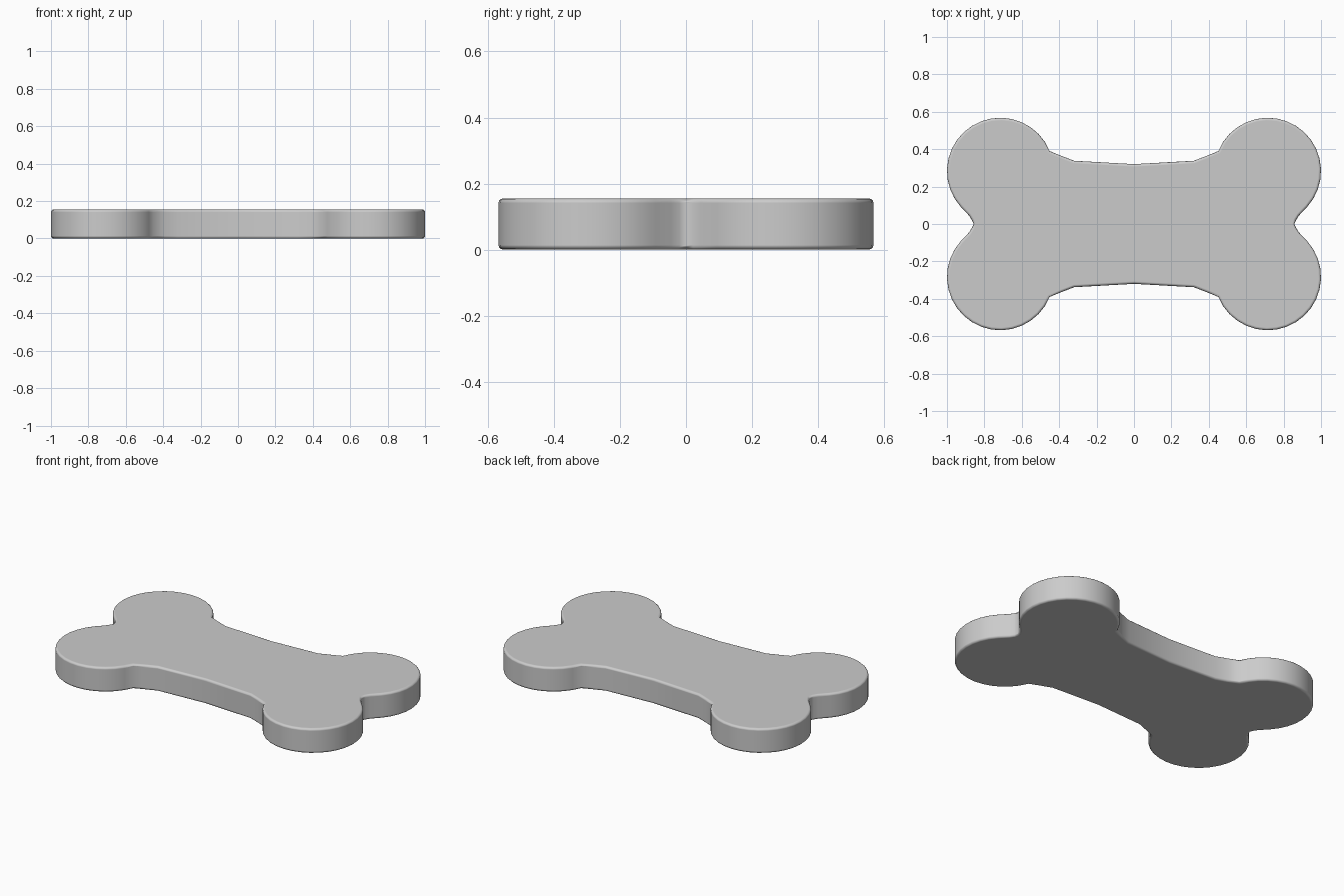
import bpy, bmesh
from math import sin, cos, radians

if "Cube" in bpy.data.objects:
    bpy.data.objects.remove(bpy.data.objects["Cube"])

HEIGHT = 0.155
LOBE_X, LOBE_Y, LOBE_R = 0.715, 0.283, 0.285

# Quarter outline: waist, round lobe, end notch
quarter = [(0, 0.32), (0.32, 0.338), (0.39, 0.365)]
steps = 18
for i in range(steps + 1):
    a = radians(158 + (-42 - 158) * i / steps)
    quarter.append((LOBE_X + LOBE_R * cos(a), LOBE_Y + LOBE_R * sin(a)))
quarter += [(0.882, 0.045), (0.866, 0.02), (0.857, 0)]

# Mirror to the half, then to the full outline
half = quarter + [(x, -y) for x, y in reversed(quarter[:-1])]
outline = half + [(-x, y) for x, y in reversed(half[1:-1])]

# Flat slab extruded from the outline
bm = bmesh.new()
face = bm.faces.new([bm.verts.new((x, y, 0)) for x, y in outline])
ext = bmesh.ops.extrude_face_region(bm, geom=[face])
for v in ext["geom"]:
    if isinstance(v, bmesh.types.BMVert):
        v.co.z = HEIGHT
bmesh.ops.recalc_face_normals(bm, faces=bm.faces[:])
mesh = bpy.data.meshes.new("bone_plate")
bm.to_mesh(mesh)
bm.free()
bone = bpy.data.objects.new("bone_plate", mesh)
bpy.context.collection.objects.link(bone)

# Smooth walls with softly rounded rims
bpy.context.view_layer.objects.active = bone
bone.select_set(True)
bpy.ops.object.shade_smooth()
bevel = bone.modifiers.new("rounded_rim", "BEVEL")
bevel.width = 0.014
bevel.segments = 3
bevel.limit_method = "ANGLE"
bevel.angle_limit = radians(75)
bevel.harden_normals = True
